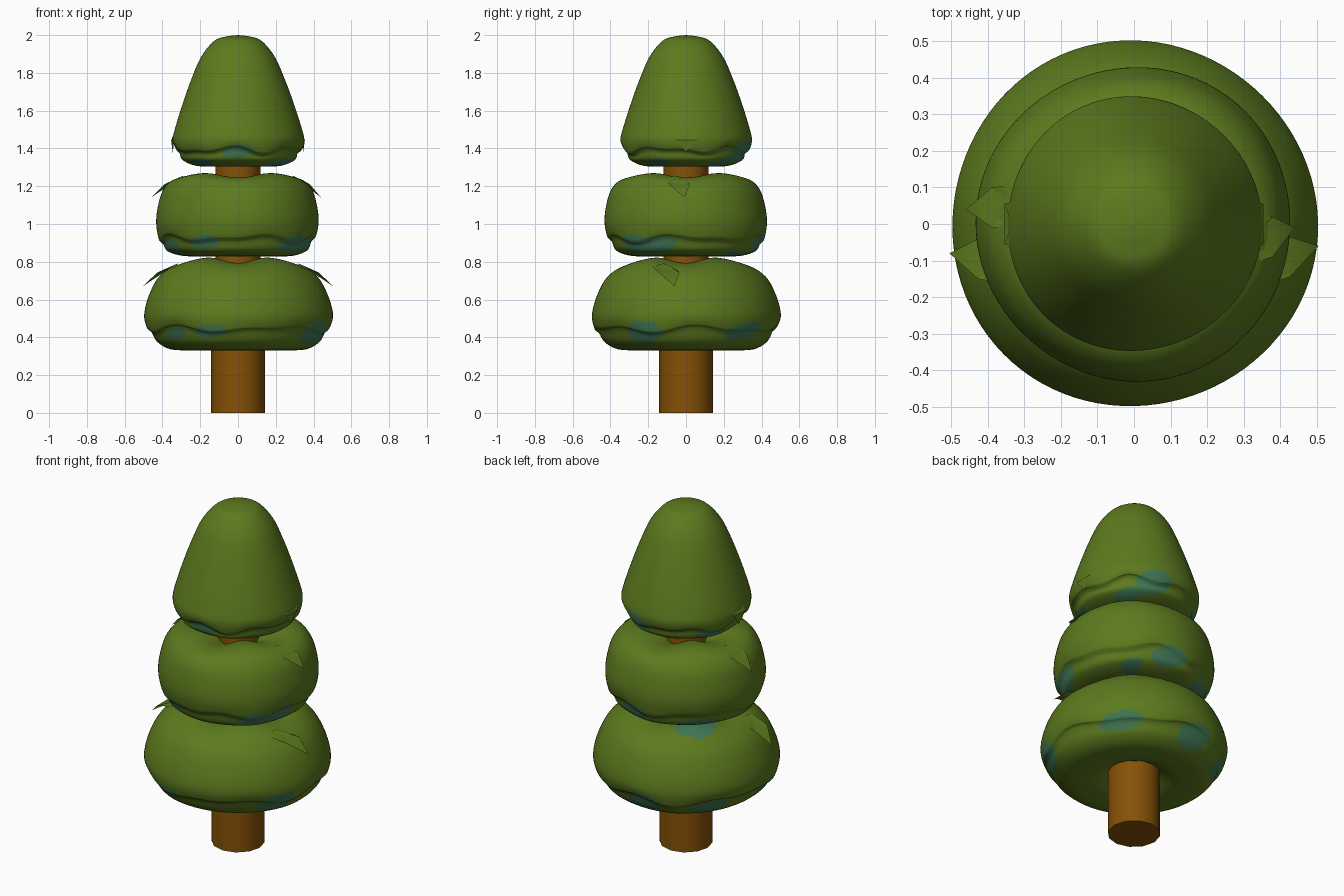
import bpy, bmesh, math
from mathutils import Vector

if "Cube" in bpy.data.objects:
    bpy.data.objects.remove(bpy.data.objects["Cube"])


def material(name, rgb):
    m = bpy.data.materials.new(name)
    m.diffuse_color = (*rgb, 1)
    m.use_nodes = True
    m.node_tree.nodes["Principled BSDF"].inputs["Base Color"].default_value = m.diffuse_color
    return m


GREEN = material("leaf green", (0.107, 0.195, 0.013))
TEAL = material("underside teal", (0.05, 0.18, 0.088))
BROWN = material("bark brown", (0.235, 0.083, 0.002))


def finish(name, bm, mats, angle=40):
    bmesh.ops.recalc_face_normals(bm, faces=bm.faces)
    me = bpy.data.meshes.new(name)
    bm.to_mesh(me)
    bm.free()
    ob = bpy.data.objects.new(name, me)
    bpy.context.collection.objects.link(ob)
    for m in mats:
        me.materials.append(m)
    bpy.ops.object.select_all(action='DESELECT')
    ob.select_set(True)
    bpy.context.view_layer.objects.active = ob
    bpy.ops.object.shade_smooth_by_angle(angle=math.radians(angle))
    return ob


def spline(pts, steps=5):
    """Catmull-Rom through (radius, height, wave weight) points."""
    p = [Vector(q) for q in pts]
    p = [p[0]] + p + [p[-1]]
    out = []
    for i in range(1, len(p) - 2):
        a, b, c, d = p[i - 1:i + 3]
        for k in range(steps):
            t = k / steps
            out.append(0.5 * (2 * b + (c - a) * t + (2 * a - 5 * b + 4 * c - d) * t * t
                              + (3 * b - a - 3 * c + d) * t ** 3))
    out.append(p[-1])
    return out


def foliage(name, pts, patches, phase, top_patch=None, seg=96):
    """Lathed tier: positive wave weight = ragged skirt, negative = dips in the top.
    Patches are (angle, z, half width, half height)."""
    bm = bmesh.new()
    rings = []
    for r, z, w in spline(pts):
        ring = []
        for i in range(seg):
            a = 2 * math.pi * i / seg
            if w < 0:
                dz = 0.014 * w * math.cos(4 * a)
            else:
                dz = w * (0.013 * math.sin(5 * a + phase) + 0.009 * math.sin(8 * a + 2 * phase))
            rr = max(r, 0.001) * (1 + 0.008 * math.sin(3 * a + phase + 3 * z))
            ring.append(bm.verts.new((rr * math.cos(a), rr * math.sin(a), z + dz)))
        rings.append(ring)
    for A, B in zip(rings, rings[1:]):
        for i in range(seg):
            j = (i + 1) % seg
            bm.faces.new((A[i], A[j], B[j], B[i]))
    bm.faces.new(rings[0])
    bm.faces.new(rings[-1])
    top = max(q[1] for q in pts)
    low = min(q[1] for q in pts)

    def swing(a, deg):
        return (a - math.radians(deg) + math.pi) % (2 * math.pi) - math.pi

    for f in bm.faces:
        c = f.calc_center_median()
        r, a = math.hypot(c.x, c.y), math.atan2(c.y, c.x)
        if top_patch and c.z > (top + low) / 2:
            deg, pr, hw, hr = top_patch
            if (swing(a, deg) * r / hw) ** 2 + ((r - pr) / hr) ** 2 < 1:
                f.material_index = 1
        if r < 0.2 or c.z > low + 0.16:
            continue
        for deg, z, hw, hh in patches:
            d = swing(a, deg) * r
            if (d / hw) ** 2 + ((c.z - z - 0.1 * d) / hh) ** 2 < 1:
                f.material_index = 1
    finish(name, bm, [GREEN, TEAL])


# Trunk: thick base and a thinner core showing between the tiers
for name, r, z0, z1 in (("trunk", 0.142, 0, 0.42), ("trunk_core", 0.12, 0.38, 1.4)):
    bm = bmesh.new()
    bmesh.ops.create_cone(bm, cap_ends=True, segments=12, radius1=r, radius2=r, depth=z1 - z0)
    bmesh.ops.translate(bm, verts=bm.verts, vec=(0, 0, (z0 + z1) / 2))
    finish(name, bm, [BROWN])

# Bottom tier
foliage("lower_foliage", [
    (0.10, 0.76, -1), (0.15, 0.79, -1), (0.22, 0.808, -1), (0.33, 0.787, -.6), (0.42, 0.72, 0),
    (0.475, 0.62, 0), (0.50, 0.52, .2), (0.488, 0.455, .8), (0.472, 0.44, 1), (0.46, 0.425, .8),
    (0.43, 0.375, .2), (0.36, 0.337, 0), (0.25, 0.333, 0), (0.18, 0.35, 0), (0.11, 0.39, 0)],
    [(253, .435, .095, .038), (224, .42, .07, .03), (331, .425, .11, .06),
     (41, .435, .115, .045), (95, .42, .10, .065), (140, .40, .11, .045), (190, .42, .08, .045)],
    0.6, (135, .30, .12, .06))

# Middle tier
foliage("middle_foliage", [
    (0.10, 1.215, -1), (0.15, 1.24, -1), (0.25, 1.258, -.8), (0.34, 1.24, -.4), (0.395, 1.18, 0),
    (0.422, 1.09, 0), (0.43, 1.01, .2), (0.418, 0.94, .8), (0.403, 0.92, 1), (0.391, 0.905, .8),
    (0.37, 0.86, .2), (0.30, 0.833, 0), (0.21, 0.83, 0), (0.16, 0.84, 0), (0.10, 0.87, 0)],
    [(243, .905, .085, .035), (316, .90, .08, .045), (335, .89, .13, .042),
     (79, .90, .10, .05), (48, .85, .06, .02), (135, .86, .12, .03), (200, .88, .09, .04)], 2.1)

# Top tier
foliage("upper_foliage", [
    (0, 2.0, 0), (0.06, 1.993, 0), (0.125, 1.97, 0), (0.195, 1.885, 0), (0.25, 1.76, 0),
    (0.30, 1.62, 0), (0.34, 1.49, 0), (0.348, 1.44, .3), (0.338, 1.40, .8), (0.325, 1.39, 1),
    (0.312, 1.375, .8), (0.30, 1.34, .2), (0.24, 1.312, 0), (0.17, 1.305, 0), (0.10, 1.32, 0)],
    [(270, 1.385, .08, .035), (70, 1.385, .10, .06), (45, 1.33, .09, .02),
     (150, 1.36, .08, .03), (325, 1.325, .08, .02), (225, 1.325, .08, .02)], 3.9)

# Leaf tips that lift off the shoulders: side, base r, base z, tip r, tip z, tip y, base y
for name, s, br, bz, tr, tz, ty, by in (
        ("lower_leaf_left", -1, .32, .785, .505, .67, -.08, -.11),
        ("lower_leaf_right", 1, .32, .785, .505, .67, -.06, -.12),
        ("middle_leaf_left", -1, .29, 1.25, .46, 1.14, .04, .05),
        ("middle_leaf_right", 1, .29, 1.25, .44, 1.14, -.01, -.06),
        ("upper_leaf_left", -1, .335, 1.48, .345, 1.375, .0, .0),
        ("upper_leaf_right", 1, .335, 1.48, .345, 1.38, .0, .0)):
    bm = bmesh.new()
    mr, mz = (br + tr) / 2 + .014, (bz + tz) / 2 + .028
    v = [bm.verts.new(p) for p in (
        (s * br, by - .06, bz - .01), (s * br, by + .06, bz - .01),
        (s * mr, (by + ty) / 2 - .055, mz - .012), (s * mr, (by + ty) / 2 + .055, mz - .012),
        (s * br, by, bz + .006), (s * tr, ty, tz))]
    for idx in ((0, 4, 2), (4, 1, 3), (4, 3, 5), (4, 5, 2), (0, 2, 3, 1), (2, 5, 3), (0, 1, 4)):
        bm.faces.new([v[i] for i in idx])
    finish(name, bm, [GREEN])
